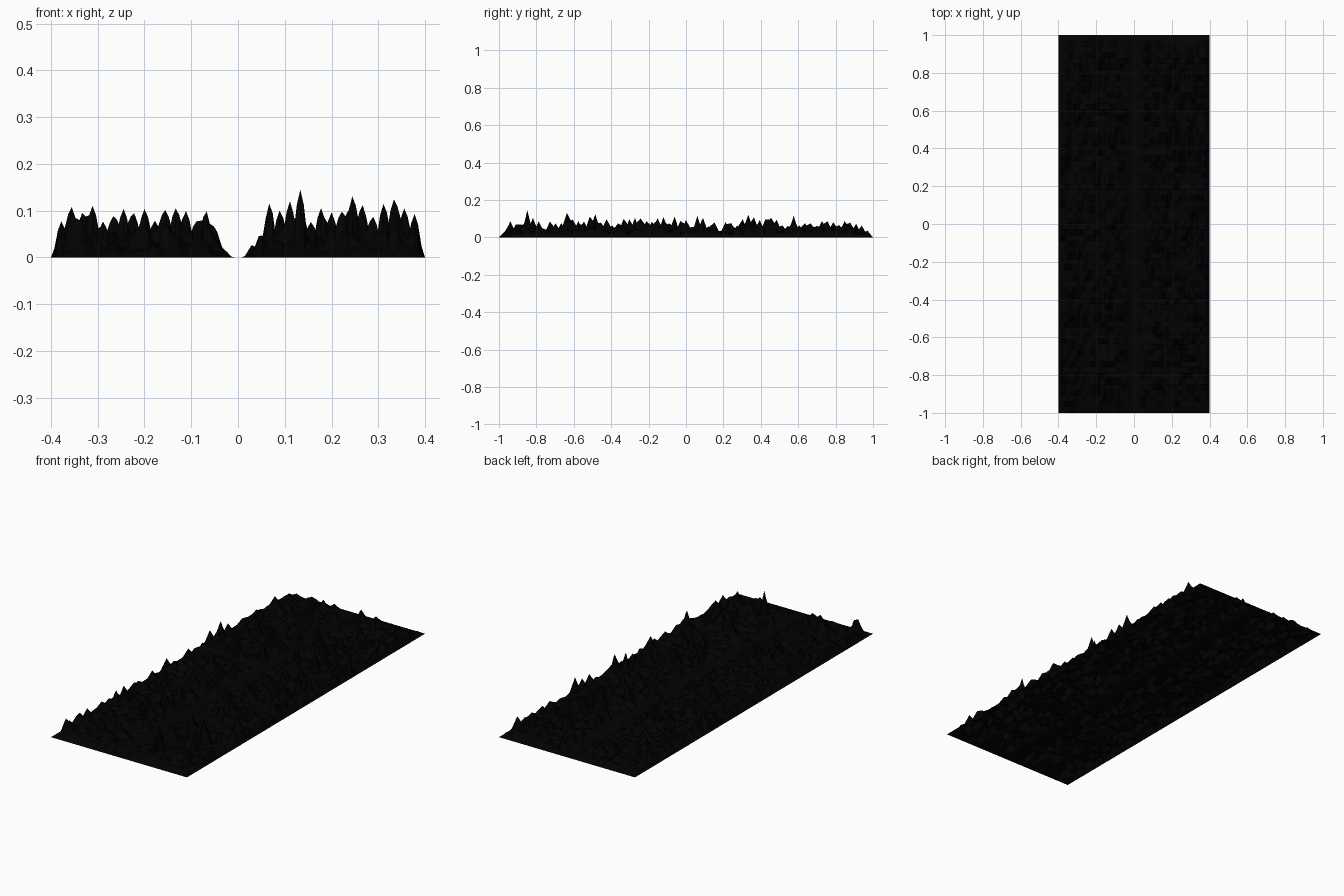
import bpy, bmesh, math, random

if "Cube" in bpy.data.objects:
    bpy.data.objects.remove(bpy.data.objects["Cube"])

random.seed(11)
W, L = 0.4, 1.0          # half width and half length
NX, NY, FINE = 36, 66, 3  # coarse cells, and how finely each is cut across


def ramp(d, width):
    t = min(max(d / width, 0), 1)
    return t * t * (3 - 2 * t)


# Random peak heights: many low hills, few tall spikes, zero at the border
peaks = [[0.0] * (NX + 1) for _ in range(NY + 1)]
for j in range(1, NY):
    for i in range(1, NX):
        h = 0.012 + random.expovariate(1 / 0.0185)
        end = min(j, NY - j)
        peaks[j][i] = min(h, 0.145) * min(1, 0.3 + 0.2 * end)


def height(i, j, x):
    # rounded across the width, straight facets along the length
    c = min(i // FINE, NX - 1)
    t = (1 - math.cos(math.pi * (i / FINE - c))) / 2
    h = peaks[j][c] * (1 - t) + peaks[j][c + 1] * t
    return h * ramp(abs(x) - 0.008, 0.07)   # flat valley in the middle


# Terrain sheet
bm = bmesh.new()
cols = NX * FINE
rows = []
for j in range(NY + 1):
    row = []
    for i in range(cols + 1):
        x = -W + 2 * W * i / cols
        row.append(bm.verts.new((x, -L + 2 * L * j / NY, height(i, j, x))))
    rows.append(row)
for a, b in zip(rows, rows[1:]):
    for i in range(cols):
        bm.faces.new((a[i], a[i + 1], b[i + 1], b[i]))

mesh = bpy.data.meshes.new("mountain_terrain")
bm.to_mesh(mesh)
bm.free()
terrain = bpy.data.objects.new("mountain_terrain", mesh)
bpy.context.collection.objects.link(terrain)

# Near-black surface
mat = bpy.data.materials.new("black_ground")
mat.diffuse_color = (0.0005, 0.0005, 0.0005, 1)
mat.use_nodes = True
mat.node_tree.nodes["Principled BSDF"].inputs["Base Color"].default_value = mat.diffuse_color
mesh.materials.append(mat)
